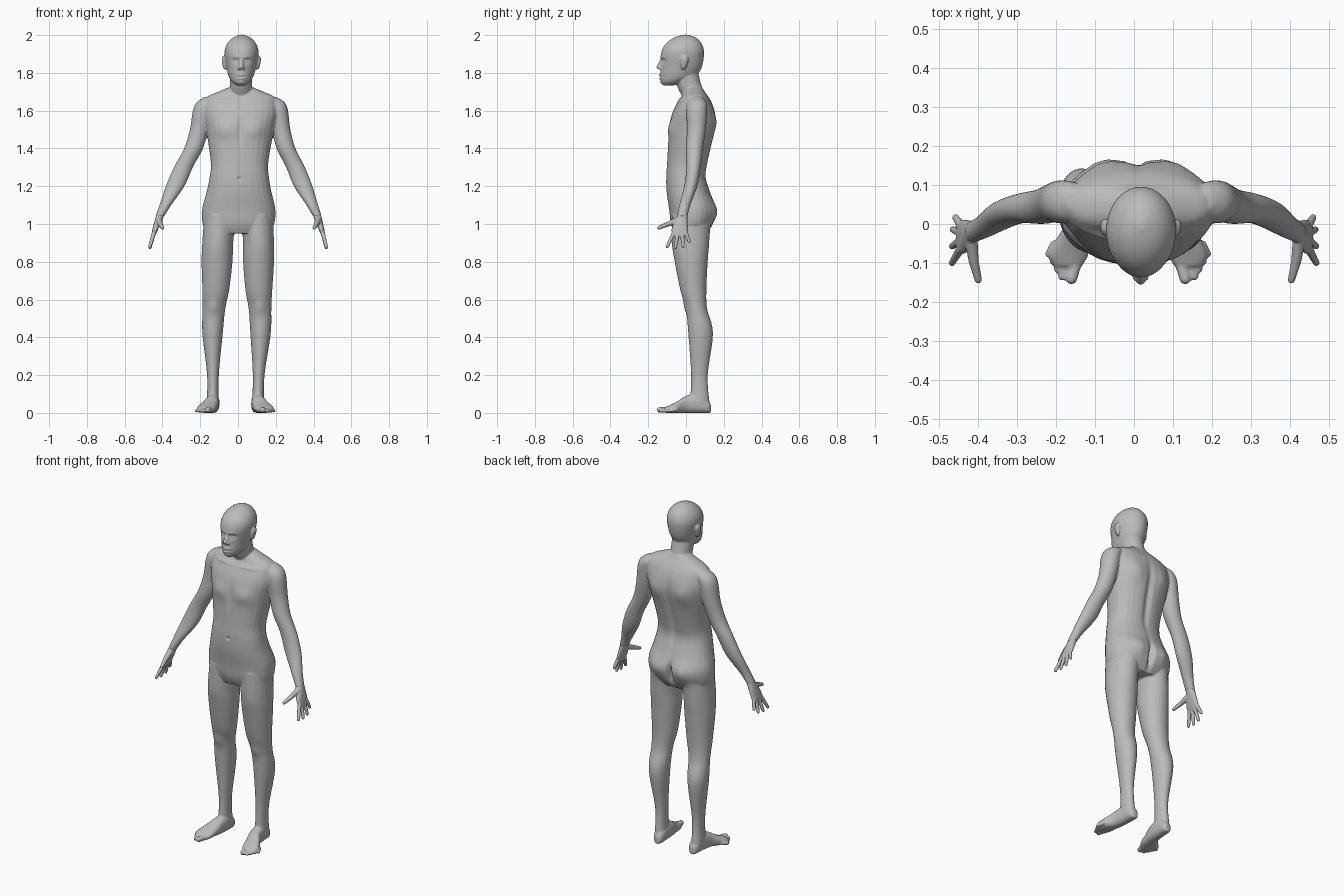
import bpy, bmesh, math
from mathutils import Vector

cube = bpy.data.objects.get("Cube")
if cube:
    bpy.data.objects.remove(cube, do_unlink=True)

grey = (0.5, 0.5, 0.5, 1)
skin = bpy.data.materials.new("grey skin")
skin.use_nodes = True
skin.diffuse_color = grey
skin.node_tree.nodes["Principled BSDF"].inputs["Base Color"].default_value = grey


def refine(rows, steps=5):
    """Pass a smooth curve through the rows of a section table."""
    smooth = []
    for i in range(len(rows) - 1):
        before, start, end = rows[max(i - 1, 0)], rows[i], rows[i + 1]
        after = rows[min(i + 2, len(rows) - 1)]
        for k in range(steps):
            t = k / steps
            smooth.append([q + t / 2 * (r - p + t * (2 * p - 5 * q + 4 * r - s + t * (3 * (q - r) + s - p)))
                           for p, q, r, s in zip(before, start, end, after)])
    return smooth + [rows[-1]]


def loft(bm, rings, power=2, sides=28):
    """Skin a row of (centre, half axis, half axis) rings and close its ends."""
    def rounded(value):
        return math.copysign(abs(value) ** (2 / power), value)

    angles = [math.tau * (k + 0.5) / sides for k in range(sides)]
    loops = [[bm.verts.new(centre + u * rounded(math.cos(a)) + v * rounded(math.sin(a))) for a in angles]
             for centre, u, v in rings]
    for low, high in zip(loops, loops[1:]):
        for k in range(sides):
            bm.faces.new((low[k], low[k - 1], high[k - 1], high[k]))
    bm.faces.new(loops[0])
    bm.faces.new(loops[-1][::-1])


def column(bm, rows, side=1, power=2):
    """Level sections: height, half width, front y, back y and, off the middle, x centre."""
    rings = []
    for height, width, front, back, *x in refine(rows):
        centre = Vector((side * sum(x), (front + back) / 2, height))
        rings.append((centre, Vector((width, 0, 0)), Vector((0, (back - front) / 2, 0))))
    loft(bm, rings, power)


def capsule(bm, start, end, start_radius, end_radius, side=1):
    """Tapered rod with round ends."""
    start, end = Vector(start), Vector(end)
    start.x, end.x = start.x * side, end.x * side
    along = (end - start).normalized()
    u = along.orthogonal().normalized()
    v = along.cross(u)
    arc = [math.radians(angle) for angle in range(0, 90, 20)]
    rings = []
    for point, radius, bends in ((start, start_radius, [-a for a in reversed(arc)]), (end, end_radius, arc)):
        for bend in bends:
            reach = radius * math.cos(bend)
            rings.append((point + along * radius * math.sin(bend), u * reach, v * reach))
    loft(bm, rings, sides=16)


def finish(bm, name, voxel, rounds, front_forms=(), back_forms=()):
    """Fuse the parts into one skin, sculpt it, and give it the slight lean."""
    bmesh.ops.recalc_face_normals(bm, faces=bm.faces)
    rough = bpy.data.meshes.new(name + "_rough")
    bm.to_mesh(rough)
    bm.free()
    part = bpy.data.objects.new(name, rough)
    bpy.context.collection.objects.link(part)
    fuse = part.modifiers.new("fuse", 'REMESH')
    fuse.mode, fuse.voxel_size = 'VOXEL', voxel
    soften = part.modifiers.new("soften", 'SMOOTH')
    soften.factor, soften.iterations = 0.5, rounds
    graph = bpy.context.evaluated_depsgraph_get()
    mesh = bpy.data.meshes.new_from_object(part.evaluated_get(graph))
    part.modifiers.clear()
    part.data = mesh
    bpy.data.meshes.remove(rough)
    facing = [vert.normal.y for vert in mesh.vertices]
    for vert, normal_y in zip(mesh.vertices, facing):
        x, y, z = vert.co
        forms, outward = (front_forms, -1) if normal_y < 0 else (back_forms, 1)
        for form_x, form_z, width, height, push in forms:
            if abs(z - form_z) < 3 * height:
                distance = ((abs(x) - form_x) / width) ** 2 + ((z - form_z) / height) ** 2
                y += outward * abs(normal_y) * push * math.exp(-distance)
        vert.co = (x + 0.0175 * z - 0.015, y, z)
    mesh.materials.clear()
    mesh.materials.append(skin)
    mesh.polygons.foreach_set("use_smooth", [True] * len(mesh.polygons))
    mesh.update()


body = bmesh.new()
# Torso
torso = [(.95, .16, -.06, .11), (1, .19, -.08, .14), (1.08, .194, -.09, .155), (1.17, .172, -.103, .128),
         (1.25, .157, -.105, .106), (1.33, .153, -.1, .117), (1.5, .18, -.09, .154), (1.58, .195, -.075, .155),
         (1.64, .192, -.048, .138), (1.675, .175, -.025, .118), (1.7, .12, -.015, .1), (1.725, .06, 0, .085)]
column(body, torso, power=2.3)
# Neck
neck = [(1.64, .062, 0, .115), (1.72, .059, -.043, .086), (1.79, .058, -.06, .067), (1.83, .055, -.05, .06)]
column(body, neck)
# Head
head = [(1.733, .022, -.118, -.07), (1.75, .046, -.132, -.01), (1.78, .065, -.137, .05), (1.83, .078, -.134, .084),
        (1.9, .09, -.133, .096), (1.94, .084, -.118, .09), (1.97, .065, -.09, .072), (1.99, .04, -.055, .046),
        (2.002, .01, -.015, .01)]
column(body, head)
# Nose
capsule(body, (0, -.127, 1.868), (0, -.145, 1.831), .009, .012)

# Limb sections, thigh to ankle and shoulder to wrist
leg = [(1.05, .085, -.075, .13, .097), (.9, .082, -.075, .123, .108), (.8, .082, -.06, .115, .11),
       (.65, .071, -.03, .108, .114), (.55, .06, 0, .112, .122), (.42, .054, .012, .143, .127),
       (.2, .031, .027, .115, .121), (.05, .032, .02, .125, .12)]
arm = [(1.672, .025, .035, .085, .165), (1.645, .052, .01, .107, .18), (1.6, .052, .002, .112, .2),
       (1.5, .049, .005, .105, .217), (1.4, .05, 0, .09, .245), (1.3, .05, .002, .078, .297),
       (1.2, .049, -.01, .06, .339), (1.1, .031, -.036, .023, .389), (1.04, .023, -.048, .008, .417)]
ear = [(1.818, .006, -.02, -.004, .084), (1.835, .01, -.028, .004, .088), (1.87, .011, -.03, .014, .093),
       (1.888, .008, -.02, .008, .092)]
# Foot sections, heel to ball: y, x centre, half width, height
foot = [(.132, .115, .014, .04), (.115, .116, .028, .07), (.06, .118, .034, .1), (0, .125, .037, .09),
        (-.04, .141, .045, .064), (-.08, .153, .05, .044), (-.108, .154, .036, .032)]

for side in (1, -1):
    for limb in (leg, arm, ear):
        column(body, limb, side)
    # Nostrils
    capsule(body, (.011, -.13, .826 + 1), (.012, -.138, .825 + 1), .009, .009, side)
    # Foot
    loft(body, [(Vector((x * side, y, height / 2)), Vector((width, 0, 0)), Vector((0, 0, height / 2)))
                for y, x, width, height in refine(foot)], 2.4)
    # Toes
    capsule(body, (.132, -.09, .016), (.146, -.14, .016), .016, .015, side)
    for k in range(4):
        t = k / 3
        capsule(body, (.152 + .038 * t, -.088 + .036 * t, .018), (.17 + .034 * t, -.135 + .058 * t, .011),
                .011, .0105 - .001 * t, side)

# Sculpted forms: x, height, half width, half height, outward push
eyes = [(.033, 1.863, .018, .013, -.013), (.033, 1.861, .011, .007, .006), (.03, 1.884, .026, .009, .004)]
mouth = [(0, 1.789, .02, .006, .007), (0, 1.77, .018, .006, .006), (0, 1.78, .024, .003, -.005)]
chin = [(0, 1.748, .02, .01, .005)]
chest = [(.085, 1.5, .055, .045, .012), (0, 1.49, .016, .07, -.006), (.08, 1.655, .06, .01, .006)]
navel = [(0, 1.24, .008, .008, -.009)]
kneecaps = [(.122, .56, .03, .035, .008)]
back = [(0, 1.4, .022, .17, -.014), (.095, 1.53, .05, .06, .012)]
buttocks = [(.085, 1.06, .06, .06, .017), (0, 1.04, .014, .06, -.03)]
finish(body, "body", .0046, 5, eyes + mouth + chin + chest + navel + kneecaps, back + buttocks)

palm = [(1.075, .02, -.036, .008, .402), (1.04, .021, -.047, .007, .417), (.98, .016, -.074, .011, .437),
        (.955, .013, -.075, .009, .445), (.935, .008, -.066, -.004, .45)]
for side, name in ((1, "left_hand"), (-1, "right_hand")):
    hand = bmesh.new()
    column(hand, palm, side, 2.3)
    # Thumb
    thumb_joint = (.414, -.095, 1)
    capsule(hand, (.421, -.04, 1.022), thumb_joint, .017, .013, side)
    capsule(hand, thumb_joint, (.402, -.143, .98), .013, .0095, side)
    # Fingers fan out from the knuckles
    for k, length in enumerate((.082, .08, .073, .048)):
        spread = math.radians(16 * k - 26)
        knuckle = Vector((.447, .021 * k - .064, .953))
        tip = knuckle + length * Vector((.25, math.sin(spread), -math.cos(spread)))
        capsule(hand, knuckle, tip, .0115, .0085, side)
    finish(hand, name, .003, 3)
